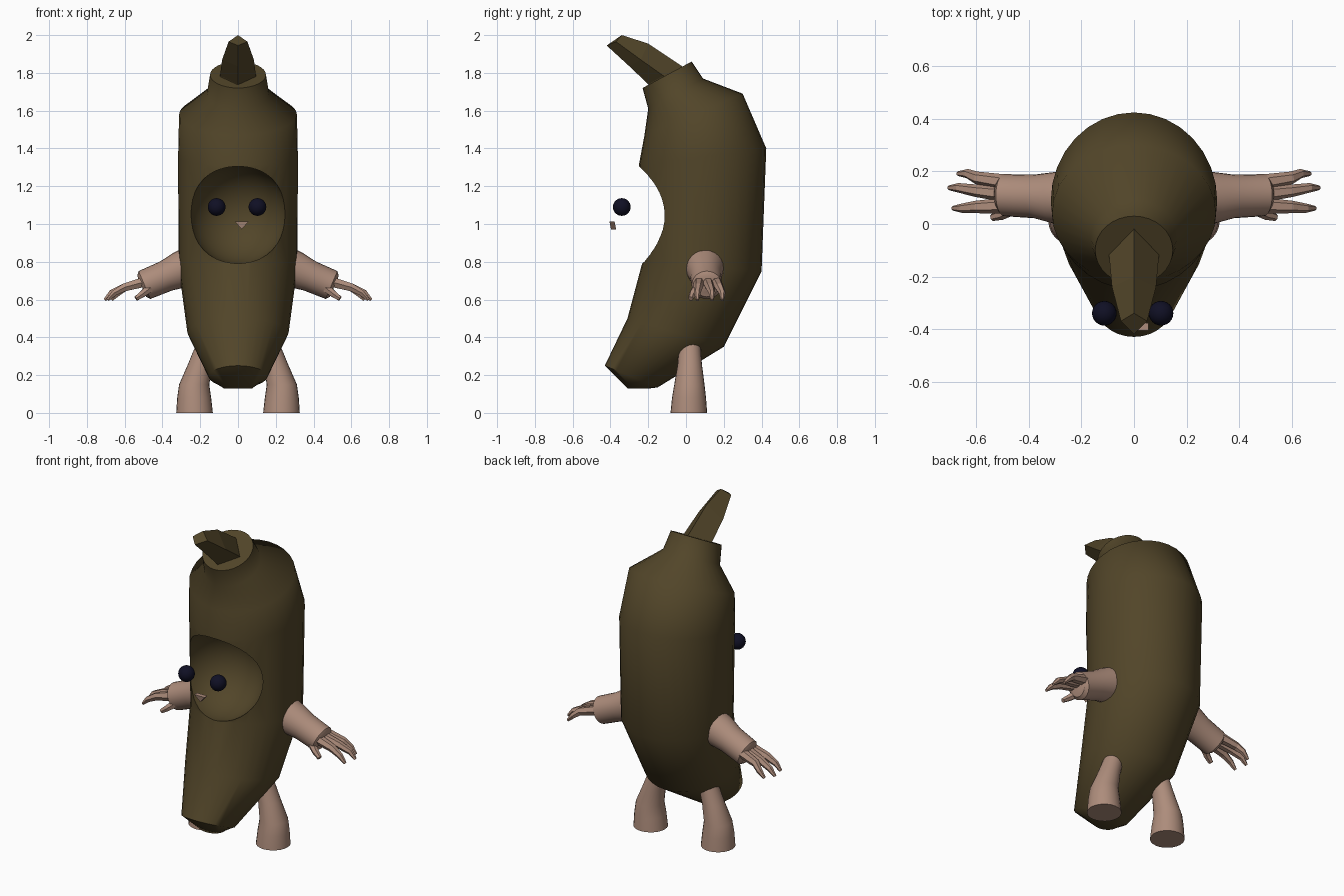
import bpy, bmesh, math
from mathutils import Vector

if "Cube" in bpy.data.objects:
    bpy.data.objects.remove(bpy.data.objects["Cube"])


def material(name, rgb):
    m = bpy.data.materials.new(name)
    m.diffuse_color = (*rgb, 1)
    m.use_nodes = True
    m.node_tree.nodes["Principled BSDF"].inputs["Base Color"].default_value = m.diffuse_color
    return m


OLIVE = material("dark olive", (0.084, 0.060, 0.022))
PINK = material("dusty pink", (0.42, 0.265, 0.20))
NAVY = material("navy black", (0.005, 0.005, 0.018))


def finish(name, bm, mat, smooth=None):
    bmesh.ops.recalc_face_normals(bm, faces=bm.faces)
    mesh = bpy.data.meshes.new(name)
    bm.to_mesh(mesh)
    bm.free()
    mesh.materials.append(mat)
    ob = bpy.data.objects.new(name, mesh)
    bpy.context.collection.objects.link(ob)
    if smooth:
        shade(ob, smooth)
    return ob


def shade(ob, angle):
    bpy.ops.object.select_all(action='DESELECT')
    ob.select_set(True)
    bpy.context.view_layer.objects.active = ob
    bpy.ops.object.shade_smooth_by_angle(angle=math.radians(angle))


def ellipse(center, u, v, n):
    """Ring of n points around center with half axes u and v."""
    c, u, v = Vector(center), Vector(u), Vector(v)
    return [c + u * math.cos(2 * math.pi * i / n) + v * math.sin(2 * math.pi * i / n)
            for i in range(n)]


def loft(name, rings, mat, smooth=None):
    """Skin a list of rings and cap both ends."""
    bm = bmesh.new()
    rows = [[bm.verts.new(p) for p in ring] for ring in rings]
    n = len(rows[0])
    for a, b in zip(rows, rows[1:]):
        for i in range(n):
            bm.faces.new((a[i], a[(i + 1) % n], b[(i + 1) % n], b[i]))
    bm.faces.new(rows[0])
    bm.faces.new(rows[-1])
    return finish(name, bm, mat, smooth)


def tube(name, stations, n, mat, smooth=None, axis=None):
    """Loft of round rings; stations are (center, radius)."""
    pts = [Vector(p) for p, r in stations]
    rings = []
    for i, (p, r) in enumerate(stations):
        d = axis or (pts[min(i + 1, len(pts) - 1)] - pts[max(i - 1, 0)])
        d = Vector(d).normalized()
        u = Vector((0, 1, 0))
        u = (u - d * u.dot(d)).normalized()
        rings.append(ellipse(p, u * r, d.cross(u) * r, n))
    return loft(name, rings, mat, smooth)


def ball(name, center, radius, mat, seg=32, rings=16):
    bm = bmesh.new()
    bmesh.ops.create_uvsphere(bm, u_segments=seg, v_segments=rings, radius=radius)
    bmesh.ops.translate(bm, verts=bm.verts, vec=center)
    return finish(name, bm, mat, 60)


# Curved body: front (y, z), back (y, z) and half width of each ring
sections = [
    ((-0.23, 1.72), (0.03, 1.86), 0.148),
    ((-0.20, 1.61), (0.09, 1.77), 0.165),
    ((-0.22, 1.47), (0.30, 1.69), 0.312),
    ((-0.25, 1.31), (0.425, 1.40), 0.317),
    ((-0.23, 0.80), (0.40, 0.75), 0.315),
    ((-0.31, 0.50), (0.20, 0.35), 0.268),
    ((-0.43, 0.25), (-0.15, 0.135), 0.155),
    ((-0.31, 0.13), (-0.19, 0.13), 0.075),
]
rings = []
for (fy, fz), (by, bz), w in sections:
    rings.append(ellipse((0, (fy + by) / 2, (fz + bz) / 2), (w, 0, 0),
                         (0, (by - fy) / 2, (bz - fz) / 2), 32))
body = loft("body", rings, OLIVE)

# Face hollow scooped out of the front
cutter = ball("face_cutter", (0, -0.19, 1.05), 0.262, OLIVE, 32, 20)
cutter.hide_render = True
mod = body.modifiers.new("hollow", 'BOOLEAN')
mod.operation = 'DIFFERENCE'
mod.solver = 'EXACT'
mod.object = cutter
bpy.context.view_layer.objects.active = body
bpy.ops.object.modifier_apply(modifier=mod.name)
bpy.data.objects.remove(cutter)
shade(body, 55)

# Stem: diamond sections as top, side, bottom (y, z) and half width
stem = [
    ((0.0, 1.81), (-0.10, 1.75), (-0.19, 1.71), 0.095),
    ((-0.02, 1.835), (-0.12, 1.785), (-0.20, 1.74), 0.095),
    ((-0.20, 1.955), (-0.24, 1.87), (-0.30, 1.835), 0.084),
    ((-0.34, 2.0), (-0.37, 1.965), (-0.42, 1.945), 0.05),
]
loft("stem", [[(0, *t), (w, *s), (0, *b), (-w, *s)] for t, s, b, w in stem], OLIVE)

# Eyes and nose
for x in (-0.113, 0.103):
    ball("eye", (x, -0.34, 1.09), 0.047, NAVY, 24, 12)
loft("nose", [[(-0.015, y, 1.012), (0.055, y, 1.012), (0.02, y + 0.008, 0.972)]
              for y in (-0.405, -0.378)], PINK)

for s, side in ((-1, "left"), (1, "right")):
    # Arm with a slightly rounded wrist end
    tube(side + "_arm", [((s * 0.22, 0.10, 0.79), 0.105), ((s * 0.31, 0.10, 0.755), 0.097),
                         ((s * 0.38, 0.105, 0.725), 0.083), ((s * 0.495, 0.11, 0.677), 0.08),
                         ((s * 0.51, 0.11, 0.67), 0.06)], 24, PINK, 40, (s * 0.92, 0, -0.39))
    # Three bent fingers and a thumb
    for y0, y1, x1 in ((0.16, 0.192, 0.67), (0.115, 0.138, 0.705), (0.07, 0.06, 0.69)):
        tube(side + "_finger", [((s * 0.50, y0, 0.692), 0.03),
                                ((s * 0.60, (y0 + y1) / 2, 0.665), 0.024),
                                ((s * (x1 - 0.035), y1, 0.635), 0.018),
                                ((s * x1, y1, 0.598), 0.009)], 6, PINK)
    tube(side + "_thumb", [((s * 0.46, 0.06, 0.665), 0.026), ((s * 0.505, 0.035, 0.63), 0.02),
                           ((s * 0.54, 0.025, 0.605), 0.014)], 6, PINK)
    # Leg widening into a flat foot
    tube(side + "_leg", [((s * 0.165, 0.02, 0.365), 0.056), ((s * 0.20, 0.02, 0.26), 0.064),
                         ((s * 0.232, 0.018, 0.15), 0.08), ((s * 0.232, 0.016, 0.08), 0.09),
                         ((s * 0.23, 0.015, 0.0), 0.097)], 24, PINK, 40, (0, 0, -1))
